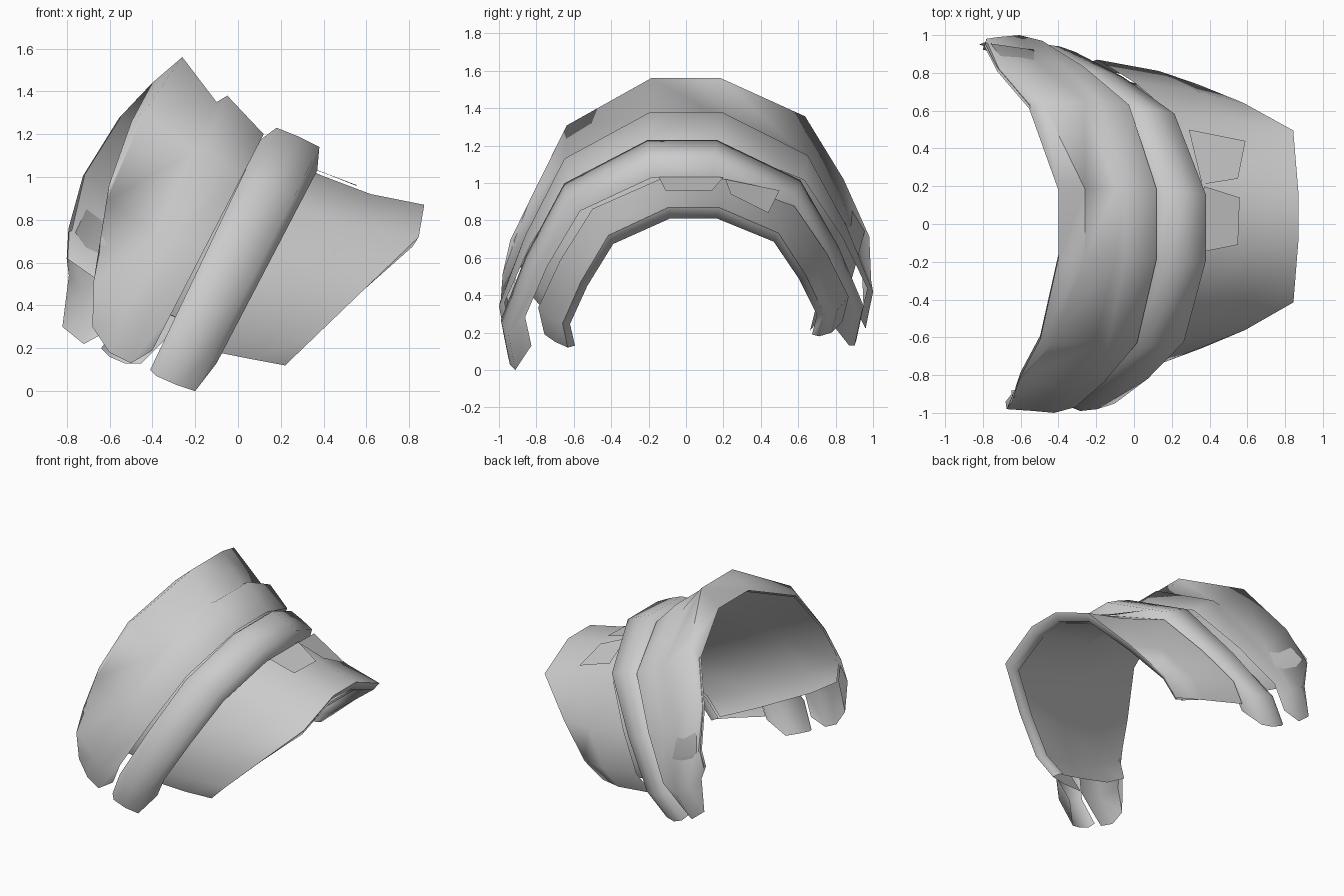
import bpy
import math

default_cube = bpy.data.objects.get("Cube")
if default_cube:
    bpy.data.objects.remove(default_cube)

# One plain grey metal
metal = bpy.data.materials.new("grey_metal")
metal.use_nodes = True
grey = (0.6, 0.6, 0.6, 1)
metal.diffuse_color = grey
metal.node_tree.nodes["Principled BSDF"].inputs["Base Color"].default_value = grey

# Arch outline: (share of half width, share of height), foot to crown
HALF_ARCH = [(0.96, 0), (1, 0.17), (0.86, 0.47), (0.65, 0.8), (0.19, 1)]
ARCH = [(-w, h) for w, h in HALF_ARCH] + [(w, h) for w, h in reversed(HALF_ARCH)]


def add_mesh(name, verts, faces):
    mesh = bpy.data.meshes.new(name)
    mesh.from_pydata(verts, [], faces)
    mesh.materials.append(metal)
    obj = bpy.data.objects.new(name, mesh)
    bpy.context.collection.objects.link(obj)
    return obj


def rail(crown, half_width, front_foot, back_foot, bend=1, flat=1):
    """Arched line from the front foot over the crown to the back foot."""
    points = []
    for w, h in ARCH:
        foot = front_foot if w < 0 else back_foot
        x = foot[0] + (crown[0] - foot[0]) * min(1, h * flat) ** bend
        z = foot[1] + (crown[1] - foot[1]) * h
        points.append((x, w * half_width, z))
    return points


def loft(name, rails, shift=0):
    """Skin a smooth plate over neighbouring rails."""
    n = len(ARCH)
    verts = [(x, y + shift, z) for r in rails for x, y, z in rail(*r)]
    faces = []
    for i in range(len(rails) - 1):
        for j in range(n - 1):
            a = i * n + j
            faces.append((a, a + n, a + n + 1, a + 1))
    obj = add_mesh(name, verts, faces)
    bpy.ops.object.select_all(action='DESELECT')
    obj.select_set(True)
    bpy.context.view_layer.objects.active = obj
    bpy.ops.object.shade_smooth_by_angle(angle=math.radians(85))


# Tall collar plate with the first rolled band
loft("collar_plate", [
    ((-0.4, 1.44), 0.94, (-0.65, 0.54), (-0.8, 0.62), 2.2),
    ((-0.26, 1.56), 0.98, (-0.68, 0.3), (-0.79, 0.54), 2.4),
    ((-0.1, 1.35), 0.99, (-0.6, 0.18), (-0.82, 0.3), 1.1),
    ((-0.05, 1.38), 1, (-0.5, 0.13), (-0.72, 0.22)),
    ((0.12, 1.2), 0.97, (-0.4, 0.19), (-0.61, 0.28)),
])

# Second rolled band, tucked under the first
loft("middle_band", [
    ((0.1, 1.17), 0.94, (-0.41, 0.1), (-0.64, 0.2)),
    ((0.18, 1.23), 0.97, (-0.38, 0.07), (-0.6, 0.16)),
    ((0.28, 1.19), 0.96, (-0.29, 0.03), (-0.53, 0.13)),
    ((0.38, 1.14), 0.93, (-0.2, 0), (-0.45, 0.13)),
    ((0.37, 1.03), 0.84, (-0.1, 0.13), (-0.34, 0.24)),
], -0.02)

# Flared lower plate with a turned lip
loft("lower_plate", [
    ((0.33, 1.03), 0.83, (-0.14, 0.19), (-0.3, 0.26)),
    ((0.62, 0.92), 0.77, (0.06, 0.15), (0.02, 0.2), 1, 1.1),
    ((0.87, 0.87), 0.7, (0.22, 0.12), (0.2, 0.18), 1, 1.2),
    ((0.84, 0.81), 0.66, (0.2, 0.13), (0.18, 0.19), 1, 1.2),
    ((0.76, 0.83), 0.67, (0.15, 0.16), (0.12, 0.21), 1, 1.2),
], 0.04)

# Smooth inner lining that closes the underside
loft("inner_lining", [
    ((-0.4, 1.44), 0.94, (-0.65, 0.54), (-0.8, 0.62), 2.2),
    ((-0.1, 1.22), 0.9, (-0.46, 0.42), (-0.6, 0.48)),
    ((0.33, 0.96), 0.76, (-0.1, 0.26), (-0.24, 0.32)),
    ((0.76, 0.83), 0.67, (0.15, 0.16), (0.12, 0.21), 1, 1.2),
], 0.02)

# Two loose flaps lying on the crown of the lower plate
FLAPS = {
    "front_flap": [(0.35, -0.15, 1.04), (0.55, -0.11, 0.96), (0.56, 0.14, 0.96), (0.37, 0.2, 1.03)],
    "back_flap": [(0.36, 0.21, 1.02), (0.55, 0.24, 0.94), (0.59, 0.44, 0.84), (0.29, 0.5, 0.96)],
}
for name, corners in FLAPS.items():
    add_mesh(name, corners, [(0, 1, 2, 3)])
